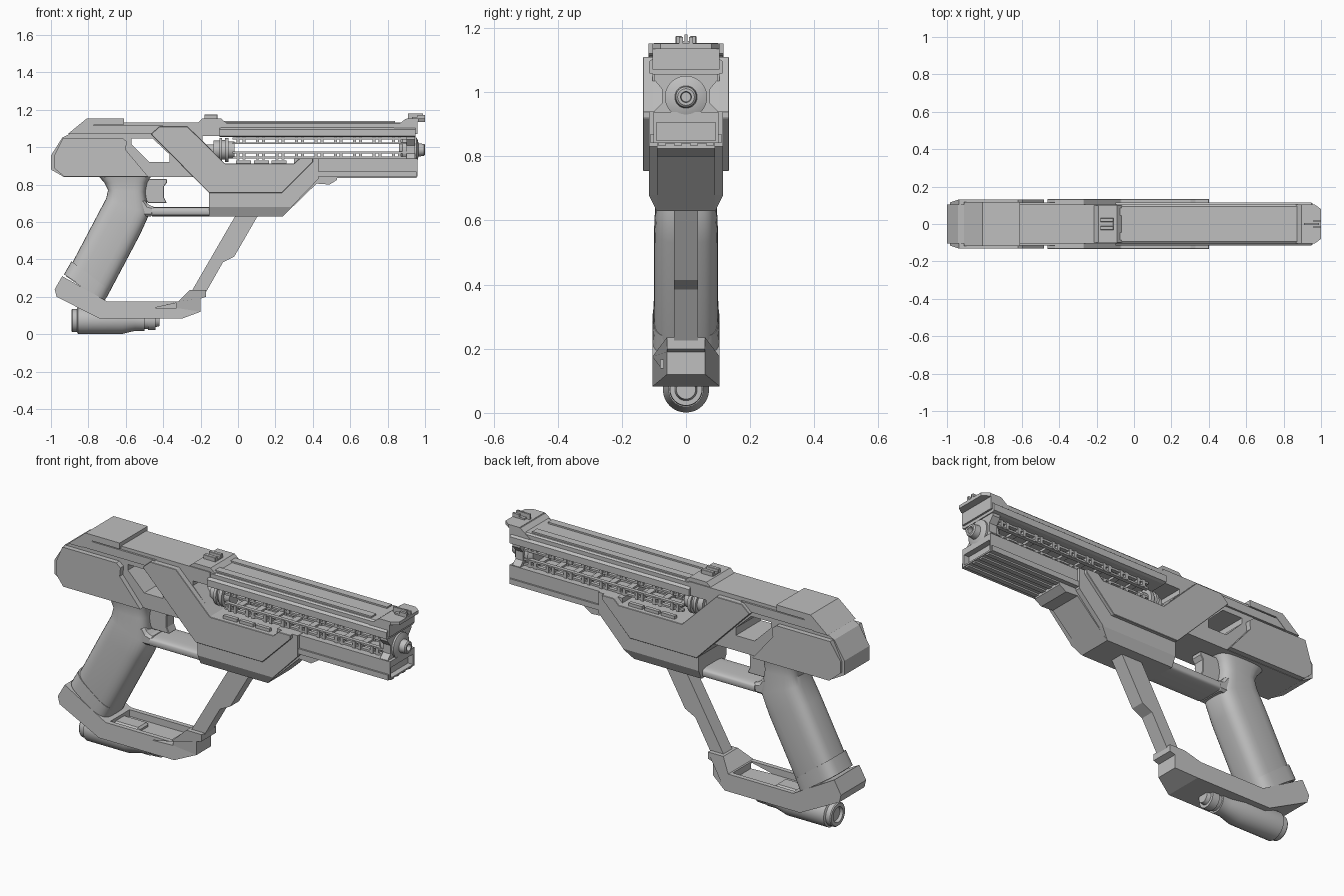
import bpy, bmesh, math

grey = bpy.data.materials.new("light_gunmetal_grey")
grey.diffuse_color = (0.52, 0.52, 0.52, 1)


def finish(name, bm, bevel=0.0, smooth=False):
    bmesh.ops.recalc_face_normals(bm, faces=bm.faces[:])
    me = bpy.data.meshes.new(name)
    bm.to_mesh(me)
    bm.free()
    me.materials.append(grey)
    ob = bpy.data.objects.new(name, me)
    bpy.context.scene.collection.objects.link(ob)
    if smooth:
        me.polygons.foreach_set("use_smooth", [True] * len(me.polygons))
        me.set_sharp_from_angle(angle=math.radians(35))
    if bevel:
        m = ob.modifiers.new("bevel", 'BEVEL')
        m.width, m.segments, m.limit_method = bevel, 1, 'ANGLE'
        m.angle_limit = math.radians(40)
    return ob


def bridge(bm, rings):
    """Skin a list of closed vertex rings and cap both ends."""
    n = len(rings[0])
    for a, b in zip(rings, rings[1:]):
        for i in range(n):
            bm.faces.new((a[i], a[(i + 1) % n], b[(i + 1) % n], b[i]))
    bm.faces.new(rings[0])
    bm.faces.new(rings[-1])


def prism(name, pts, half, bevel=0.0, width=None):
    """Side profile (x, z) extruded symmetrically along y; width(x, z) tapers it."""
    bm = bmesh.new()
    w = width or (lambda x, z: half)
    bridge(bm, [[bm.verts.new((x, s * w(x, z), z)) for x, z in pts] for s in (-1, 1)])
    return finish(name, bm, bevel)


def prism_x(name, pts, x0, x1, bevel=0.0):
    """Half section (y, z), mirrored across y, extruded along x."""
    full = pts + [(-y, z) for y, z in reversed(pts)]
    bm = bmesh.new()
    bridge(bm, [[bm.verts.new((x, y, z)) for y, z in full] for x in (x0, x1)])
    return finish(name, bm, bevel)


def boxes(name, items, bevel=0.0):
    bm = bmesh.new()
    for x0, x1, y0, y1, z0, z1 in items:
        bridge(bm, [[bm.verts.new((x, y, z)) for y, z in
                     ((y0, z0), (y1, z0), (y1, z1), (y0, z1))] for x in (x0, x1)])
    return finish(name, bm, bevel)


def lathe(name, prof, zc, n=32):
    """Profile (x, r) turned around a lengthwise axis at height zc."""
    bm = bmesh.new()
    bridge(bm, [[bm.verts.new((x, r * math.cos(2 * math.pi * i / n),
                               zc + r * math.sin(2 * math.pi * i / n)))
                 for i in range(n)] for x, r in prof])
    return finish(name, bm, 0, True)


def loft(name, secs, n=32, p=0.62):
    """Rounded sections: back (x, z), front (x, z), half width."""
    bm = bmesh.new()
    rings = []
    for bx, bz, fx, fz, w in secs:
        ring = []
        for i in range(n):
            c, s = math.cos(2 * math.pi * i / n), math.sin(2 * math.pi * i / n)
            u = math.copysign(abs(c) ** p, c) * 0.5 + 0.5
            ring.append(bm.verts.new((bx + (fx - bx) * u,
                                      w * math.copysign(abs(s) ** p, s), bz + (fz - bz) * u)))
        rings.append(ring)
    bridge(bm, rings)
    return finish(name, bm, 0, True)


def cut(ob, cutter):
    cutter.hide_render = True
    cutter.hide_set(True)
    m = ob.modifiers.new("cut", 'BOOLEAN')
    m.object, m.operation, m.solver = cutter, 'DIFFERENCE', 'EXACT'


# stock with its see-through window and rear recess
stock = prism("stock_core", [(-1, .88), (-1, .955), (-.94, 1.05), (-.9, 1.07), (-.82, 1.132),
                             (-.19, 1.132), (-.19, 1.035), (-.07, .91), (-.07, .84), (-.93, .84)], .105)
cut(stock, prism("window_cutter", [(-.57, 1.045), (-.455, 1.045), (-.365, .96), (-.365, .92),
                                   (-.475, .92), (-.57, 1.015)], .3))
prism("stock_side_plate", [(-.985, .89), (-.985, .95), (-.935, 1.05), (-.62, 1.05), (-.595, 1.03),
                           (-.6, .985), (-.48, .842), (-.93, .842)], .132, 0,
      lambda x, z: .132 if x > -.95 else .115)
prism("stock_top_cap", [(-.91, 1.07), (-.81, 1.152), (-.61, 1.152), (-.61, 1.12), (-.77, 1.12),
                        (-.83, 1.07)], .117)
prism("stock_top_rail", [(-.83, 1.072), (-.79, 1.115), (-.4, 1.115), (-.45, 1.072)], .115)

# diagonal side armour and lower body
prism("side_armour", [(-.465, 1.07), (-.42, 1.11), (-.27, 1.11), (-.07, .912), (.3, .912),
                      (.33, .94), (.4, .94), (.4, .92), (.235, .755), (-.155, .755)], .134, .002)
prism("lower_body", [(-.155, .68), (.285, .68), (.43, .83), (.43, .94), (.34, .94),
                     (.3, .905), (-.07, .905), (-.155, .8)], .116)
prism("lower_body_keel", [(-.155, .63), (.24, .63), (.29, .68), (-.155, .68)], .09, 0,
      lambda x, z: .092 if z < .65 else .116)
prism("hand_stop", [(.2, .635), (.245, .635), (.42, .805), (.49, .8), (.53, .825), (.53, .84),
                    (.3, .84)], .09)

# lower front rail with a hollow nose and underside ribs
rail = boxes("lower_rail", [(.3, .96, -.102, .102, .842, .938)])
cut(rail, boxes("rail_nose_cutter", [(.93, 1.1, -.092, .092, .85, .905)]))
boxes("lower_rail_strips", [(.4, .955, s - .012, s + .012, .834, .845) for s in (-.075, -.025, .025, .075)]
      + [(.4, .955, s * .105 - .006, s * .105 + .006, .842, .87) for s in (-1, 1)])

# top cover
prism_x("top_cover", [(.1, 1.055), (.116, 1.06), (.116, 1.095), (.103, 1.105), (.103, 1.125),
                      (.094, 1.132)], -.1, .95)
prism_x("top_cover_rear", [(.105, 1.06), (.105, 1.132)], -.2, -.09)
boxes("top_cover_ribs", [(-.08, .84, s * .065 - .02, s * .065 + .02, 1.13, 1.14) for s in (-1, 1)])
prism("front_cap", [(.83, 1.1), (.895, 1.15), (.96, 1.15), (.96, 1.07), (.87, 1.07)], .105)
bm = bmesh.new()
bridge(bm, [[bm.verts.new((x, y, z)) for x, y in ((.9, -.105), (.965, -.105), (1, -.08), (1, .08),
                                                  (.965, .105), (.9, .105))] for z in (1.135, 1.152)])
finish("front_lip", bm)

# sights
prism("rear_sight_base", [(-.215, 1.13), (-.19, 1.153), (-.09, 1.153), (-.03, 1.1), (-.2, 1.1)], .1)
boxes("rear_sight", [(-.18, -.11, s * .022 - .01, s * .022 + .01, 1.15, 1.175) for s in (-1, 1)]
      + [(-.18, -.11, -.03, .03, 1.15, 1.16)], .002)
boxes("front_sight", [(.96, 1.0, s * .016 - .006, s * .016 + .006, 1.15, 1.172) for s in (-1, 1)]
      + [(.91, .99, -.005, .005, 1.15, 1.18), (.93, .99, -.022, .022, 1.15, 1.16)])

# barrel cage: long rails with paired rungs on both sides
cage = []
for y in (-.06, .06):
    for z in (1.047, 1.021, .972, .945):
        cage.append((-.03, .9, y - .01, y + .01, z - .005, z + .005))
    for i in range(9):
        for x in (.0 + i * .104, .032 + i * .104):
            for z0, z1 in ((1.018, 1.056), (.935, .974)):
                cage.append((x - .008, x + .008, y - .013, y + .013, z0, z1))
for i in range(9):
    x = .016 + i * .104
    cage.append((x - .016, x + .016, -.06, .06, 1.04, 1.052))
    cage.append((x - .016, x + .016, -.06, .06, .94, .95))
boxes("barrel_cage", cage)
boxes("barrel_vents", [(x, x + .08, s * .1 - .01, s * .1 + .01, .905, .928)
                       for x in (-.01, .085, .18) for s in (-1, 1)])
lathe("barrel_collar", [(-.19, .03), (-.13, .03), (-.13, .05), (-.1, .05), (-.1, .065), (-.085, .065),
                        (-.085, .052), (-.07, .052), (-.07, .065), (-.052, .065), (-.052, .045),
                        (-.02, .045)], .985)

# muzzle
prism_x("muzzle_block", [(.085, .925), (.1, .94), (.075, .965), (.075, 1.01), (.1, 1.04),
                         (.1, 1.065)], .9, .945)
lathe("muzzle", [(.86, .05), (.88, .066), (.955, .066), (.962, .05), (.965, .035), (.995, .032), (1, .026),
                 (1, .017), (.97, .015)], .985)

# trigger and frame under it
prism("trigger", [(-.51, .83), (-.38, .83), (-.38, .81), (-.395, .79), (-.395, .73), (-.38, .7),
                  (-.48, .7), (-.5, .73)], .032, .003)
loft("trigger_frame", [(-.46, .63, -.46, .68, .085), (-.15, .63, -.15, .68, .085)], p=.5)
prism("trigger_frame_root", [(-.6, .63), (-.455, .63), (-.44, .68), (-.48, .69), (-.5, .72), (-.6, .72)],
      .08, .012)

# rounded grip with collar
loft("grip", [(-.75, .85, -.46, .85, .09), (-.715, .81, -.485, .81, .084), (-.695, .77, -.495, .76, .084),
              (-.705, .725, -.475, .64, .094), (-.75, .64, -.525, .53, .099),
              (-.9, .355, -.7, .2, .1), (-.92, .31, -.72, .17, .098)], p=.55)
loft("grip_collar", [(-.89, .39, -.685, .235, .102), (-.93, .32, -.715, .175, .105)], p=.5)

# pommel and lower guard with tray recess
guard = prism("lower_guard", [(-.94, .31), (-.98, .24), (-.97, .2), (-.74, .083), (-.3, .083), (-.2, .12),
                              (-.2, .19), (-.17, .2), (-.17, .235), (-.26, .235), (-.32, .175),
                              (-.7, .175)], .105, 0,
              lambda x, z: .105 if x < -.28 else .06)
cut(guard, prism("tray_cutter", [(-.69, .14), (-.33, .14), (-.33, .3), (-.69, .3)], .08))

# guard strut
prism("guard_strut", [(-.01, .64), (.11, .64), (-.02, .415), (-.08, .385), (-.185, .2), (-.265, .2)], .037)

# tube under the pommel
lathe("base_tube", [(-.875, .035), (-.89, .04), (-.89, .058), (-.885, .062), (-.86, .062), (-.855, .072),
                    (-.62, .072), (-.55, .055), (-.5, .055), (-.5, .046), (-.48, .046), (-.48, .052),
                    (-.44, .05), (-.44, .035), (-.42, .03), (-.42, .015)], .073)
boxes("tube_mount", [(-.82, -.55, -.045, .045, .06, .16)], .01)
